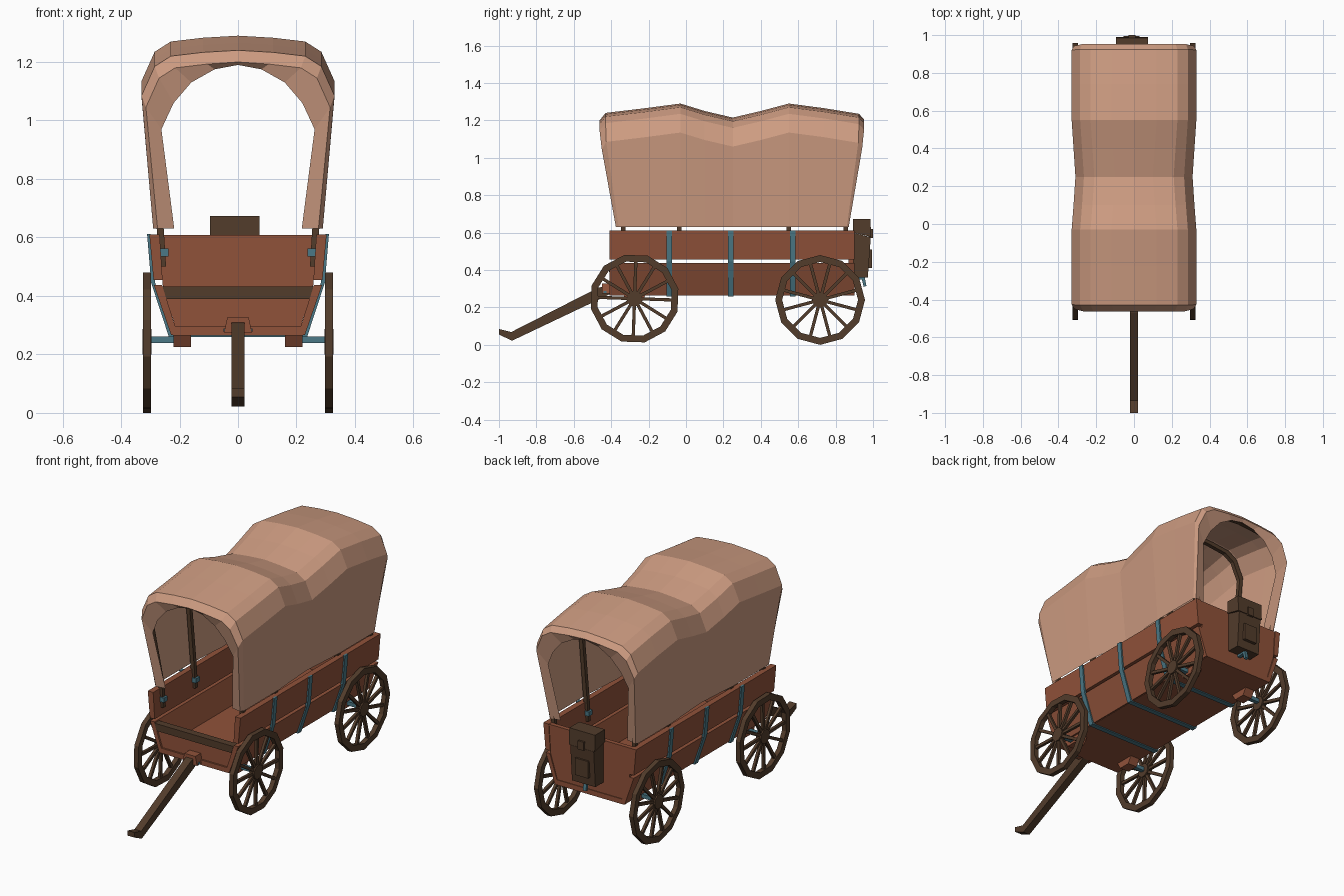
import bpy, bmesh, math
from mathutils import Vector

if "Cube" in bpy.data.objects:
    bpy.data.objects.remove(bpy.data.objects["Cube"])


def material(name, rgb):
    m = bpy.data.materials.new(name)
    m.diffuse_color = (*rgb, 1)
    m.use_nodes = True
    m.node_tree.nodes["Principled BSDF"].inputs["Base Color"].default_value = m.diffuse_color
    return m


CLOTH = material("cloth", (0.61, 0.33, 0.22))
RED = material("red_wood", (0.28, 0.085, 0.042))
DARK = material("dark_wood", (0.085, 0.045, 0.024))
BLUE = material("blue_iron", (0.07, 0.19, 0.24))


def make(name, verts, faces, mat):
    bm = bmesh.new()
    vs = [bm.verts.new(v) for v in verts]
    for f in faces:
        bm.faces.new([vs[i] for i in f])
    bmesh.ops.recalc_face_normals(bm, faces=bm.faces)
    me = bpy.data.meshes.new(name)
    bm.to_mesh(me)
    bm.free()
    ob = bpy.data.objects.new(name, me)
    bpy.context.collection.objects.link(ob)
    me.materials.append(mat)
    return ob


def prism(name, pts, a, b, mat, axis="y"):
    """Extrude a 2D profile: xz along y, or yz along x."""
    n = len(pts)
    put = (lambda p, d: (p[0], d, p[1])) if axis == "y" else (lambda p, d: (d, p[0], p[1]))
    verts = [put(p, a) for p in pts] + [put(p, b) for p in pts]
    faces = [(i, (i + 1) % n, n + (i + 1) % n, n + i) for i in range(n)]
    faces += [tuple(range(n)), tuple(range(n, 2 * n))]
    return make(name, verts, faces, mat)


def box(name, x0, x1, y0, y1, z0, z1, mat):
    return prism(name, [(x0, z0), (x1, z0), (x1, z1), (x0, z1)], y0, y1, mat)


def ribbon(name, outer, inner, a, b, mat):
    """Symmetric band across the wagon from matching half profiles."""
    full = lambda h: [(-x, z) for x, z in h] + [p for p in reversed(h) if p[0] > 0]
    o, i = full(outer), full(inner)
    n = len(o)
    verts = [(x, y, z) for y in (a, b) for x, z in o + i]
    m = 2 * n
    faces = []
    for k in range(n - 1):
        faces += [(k, k + 1, n + k + 1, n + k), (m + k, m + k + 1, m + n + k + 1, m + n + k),
                  (k, k + 1, m + k + 1, m + k), (n + k, n + k + 1, m + n + k + 1, m + n + k)]
    for k in (0, n - 1):
        faces.append((k, n + k, m + n + k, m + k))
    return make(name, verts, faces, mat)


# wagon bed
Y0, Y1 = -0.41, 0.90
box("floor", -0.222, 0.222, Y0, Y1, 0.265, 0.295, RED)
for s, side in ((-1, "left"), (1, "right")):
    prism(side + "_lower_board", [(s * x, z) for x, z in
          [(0.205, 0.267), (0.229, 0.267), (0.288, 0.438), (0.26, 0.438)]], Y0, Y1, RED)
    prism(side + "_upper_board", [(s * x, z) for x, z in
          [(0.258, 0.455), (0.289, 0.455), (0.303, 0.61), (0.268, 0.61)]], Y0, Y1, RED)
prism("tail_panel", [(-0.212, 0.29), (0.212, 0.29), (0.258, 0.44), (0.27, 0.608),
                     (-0.27, 0.608), (-0.258, 0.44)], 0.87, 0.896, RED)
prism("front_panel", [(-0.212, 0.29), (0.212, 0.29), (0.245, 0.39), (-0.245, 0.39)],
      -0.40, -0.375, RED)
prism("front_rail", [(-0.245, 0.39), (0.245, 0.39), (0.258, 0.432), (-0.258, 0.432)],
      -0.412, -0.37, DARK)

# iron straps wrapping the bed
for k, y in enumerate((-0.09, 0.24, 0.57)):
    ribbon(f"strap_{k}", [(0.311, 0.612), (0.297, 0.445), (0.236, 0.259), (0, 0.259)],
           [(0.299, 0.612), (0.284, 0.447), (0.226, 0.27), (0, 0.27)], y - 0.015, y + 0.015, BLUE)


# canvas cover
def section(hw, zr):
    return [(hw - 0.04, 0.63), (hw, zr - 0.155), (hw - 0.045, zr - 0.055),
            (hw - 0.10, zr - 0.02), (hw - 0.21, zr - 0.007), (0, zr)]


def flare(z):
    return max(0, min(1, (z - 0.63) / 0.48))


opening = [(0.218, 0.63), (0.262, 0.97), (0.22, 1.06), (0.16, 1.13), (0.08, 1.175), (0, 1.19)]
# bottom y, top y, half profile
stations = [(-0.365, -0.445, opening),
            (-0.375, -0.462, section(0.315, 1.20)),
            (-0.36, -0.43, section(0.33, 1.24)),
            (-0.20, -0.22, section(0.33, 1.265)),
            (-0.03, -0.03, section(0.33, 1.29)),
            (0.10, 0.10, section(0.32, 1.25)),
            (0.25, 0.25, section(0.31, 1.215)),
            (0.40, 0.40, section(0.32, 1.25)),
            (0.55, 0.55, section(0.33, 1.29)),
            (0.72, 0.74, section(0.33, 1.265)),
            (0.86, 0.925, section(0.33, 1.235)),
            (0.87, 0.952, section(0.32, 1.205)),
            (0.86, 0.935, opening)]
verts, faces = [], []
for yb, yt, half in stations:
    loop = [(-x, z) for x, z in half] + half[-2::-1]
    verts += [(x, yb + (yt - yb) * flare(z), z) for x, z in loop]
n = 11
for r in range(len(stations) - 1):
    for c in range(n - 1):
        i = r * n + c
        faces.append((i, i + 1, i + n + 1, i + n))
make("canvas_cover", verts, faces, CLOTH)

# hoops holding the cover, with iron sockets
for k, (yb, yt, zr) in enumerate(((-0.335, -0.40, 1.235), (-0.035, -0.035, 1.285),
                                  (0.55, 0.55, 1.285), (0.855, 0.91, 1.23))):
    hoop = ribbon(f"hoop_{k}", [(0.268, 0.50)] + section(0.318, zr - 0.012),
                  [(0.246, 0.50)] + section(0.294, zr - 0.034), -0.012, 0.012, DARK)
    for v in hoop.data.vertices:
        v.co.y += yb + (yt - yb) * flare(v.co.z)
    for s in (-1, 1):
        xs = sorted((s * 0.238, s * 0.275))
        box(f"hoop_socket_{k}", xs[0], xs[1], yb - 0.018, yb + 0.018, 0.535, 0.562, BLUE)


# wheels
def wheel(name, cx, cy, cz, turn):
    N, R, r, w = 12, 0.24, 0.203, 0.014
    verts, faces = [], []
    for k in range(N):
        a = turn + 2 * math.pi * k / N
        for rad, dx in ((R, -w), (R, w), (r, w), (r, -w)):
            verts.append((cx + dx, cy + rad * math.sin(a), cz - rad * math.cos(a)))
        for j in range(4):
            p, q = 4 * k, 4 * ((k + 1) % N)
            faces.append((p + j, p + (j + 1) % 4, q + (j + 1) % 4, q + j))
    make(name + "_rim", verts, faces, DARK)
    verts, faces = [], []
    for k in range(N):
        a = turn + 2 * math.pi * (k + 0.5) / N
        d, t = Vector((0, math.sin(a), -math.cos(a))), Vector((0, math.cos(a), math.sin(a)))
        b = len(verts)
        for rad in (0.03, 0.207):
            for u, v in ((-1, -1), (1, -1), (1, 1), (-1, 1)):
                verts.append(Vector((cx + 0.008 * u, cy, cz)) + d * rad + t * 0.0085 * v)
        faces += [(b + j, b + (j + 1) % 4, b + 4 + (j + 1) % 4, b + 4 + j) for j in range(4)]
    make(name + "_spokes", verts, faces, DARK)
    hub = [(cy + 0.042 * math.cos(math.pi * k / 5), cz + 0.042 * math.sin(math.pi * k / 5))
           for k in range(10)]
    prism(name + "_hub", hub, cx - 0.016, cx + 0.016, DARK, "x")


for end, y, z in (("front", -0.275, 0.247), ("rear", 0.717, 0.24)):
    for s, side in ((-1, "left"), (1, "right")):
        wheel(f"{end}_{side}_wheel", s * 0.311, y, z, 0 if end == "rear" else math.radians(13))
        xs = sorted((s * 0.16, s * 0.22))
        prism(f"{end}_{side}_axle_block", [(y - 0.06, 0.268), (y - 0.035, 0.225),
              (y + 0.035, 0.225), (y + 0.06, 0.268)], xs[0], xs[1], RED, "x")
        xs = sorted((s * 0.2, s * 0.305))
        box(f"{end}_{side}_axle", xs[0], xs[1], y - 0.012, y + 0.012, 0.239, 0.262, BLUE)

# draw tongue and its bracket
prism("tongue", [(-0.40, 0.275), (-0.45, 0.25), (-0.93, 0.022), (-1.0, 0.055), (-1.0, 0.085),
                 (-0.935, 0.068), (-0.47, 0.305), (-0.40, 0.32)], -0.022, 0.022, DARK, "x")
prism("tongue_bracket", [(-0.048, 0.275), (0.048, 0.275), (0.036, 0.328), (-0.036, 0.328)],
      -0.45, -0.39, RED)
box("tongue_pin", -0.05, 0.05, -0.44, -0.425, 0.277, 0.289, BLUE)

# tool box on the tail
prism("tool_box", [(0.894, 0.36), (0.972, 0.36), (0.988, 0.575), (0.894, 0.60)],
      -0.088, 0.065, DARK, "x")
prism("tool_box_lid", [(0.894, 0.60), (0.990, 0.577), (0.986, 0.674), (0.894, 0.674)],
      -0.096, 0.073, DARK, "x")
box("tool_box_panel", -0.055, 0.03, 0.97, 0.994, 0.41, 0.51, DARK)
box("tool_box_latch", -0.03, 0.008, 0.975, 1.0, 0.57, 0.62, DARK)
prism("tail_hook", [(0.89, 0.345), (0.94, 0.35), (0.95, 0.31), (0.965, 0.315), (0.955, 0.362),
                    (0.89, 0.362)], -0.02, 0.0, BLUE, "x")
